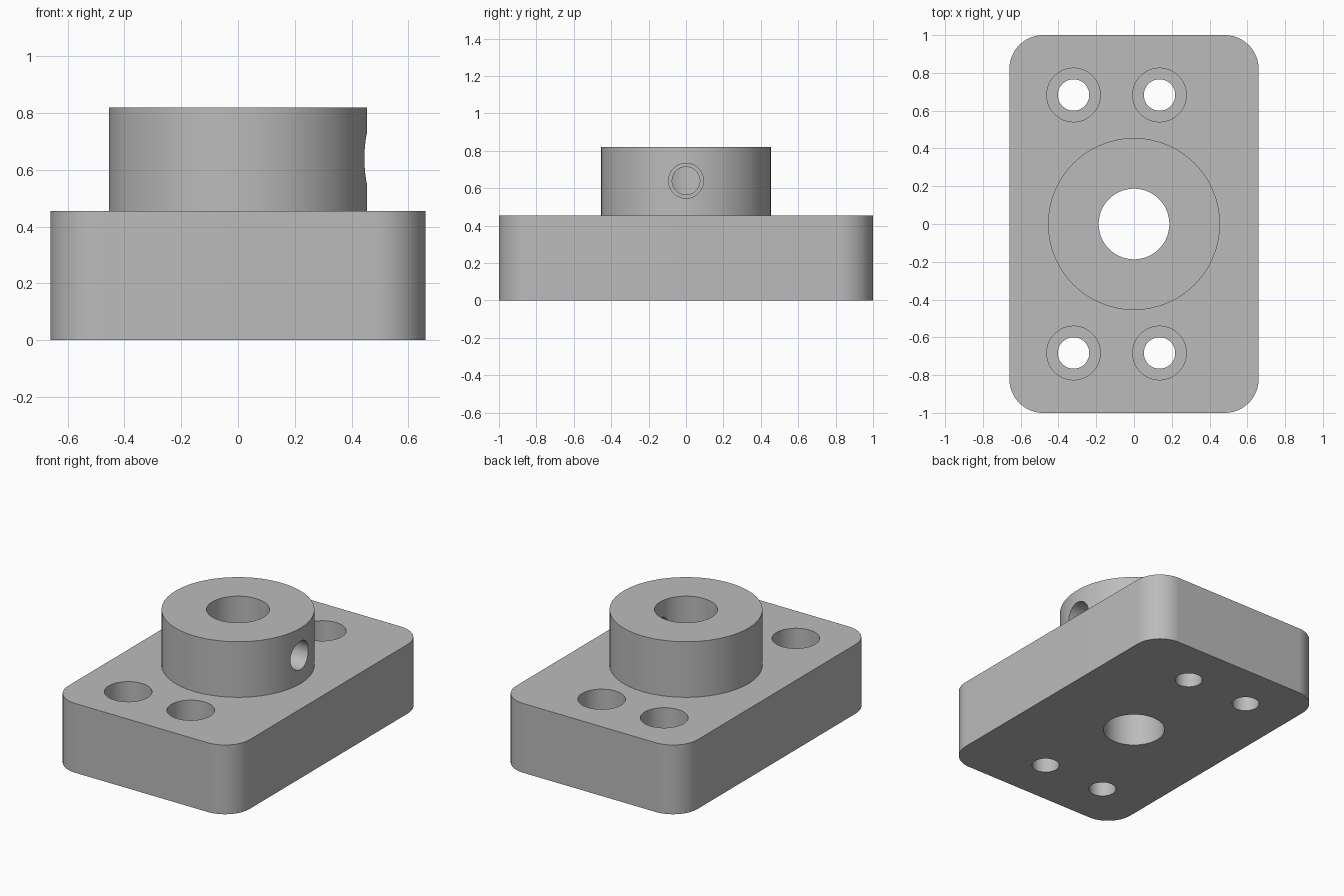
import bpy
import math

if "Cube" in bpy.data.objects:
    bpy.data.objects.remove(bpy.data.objects["Cube"], do_unlink=True)

# Key dimensions
HALF_X, HALF_Y, PLATE_H, TOP = 0.66, 1.0, 0.455, 0.82
CORNER_R, BOSS_R, BORE_R = 0.18, 0.455, 0.187
SCREW_Z = 0.64

grey = bpy.data.materials.new("machined grey")
grey.use_nodes = True
colour = (0.5, 0.5, 0.5, 1)
grey.diffuse_color = colour
grey.node_tree.nodes["Principled BSDF"].inputs["Base Color"].default_value = colour


def rod(name, radius, start, end, centre=(0, 0), axis="Z"):
    """Cylinder from start to end along an axis; centre is (x, y) or (y, z)."""
    mid = (start + end) / 2
    along_x = axis == "X"
    bpy.ops.mesh.primitive_cylinder_add(
        vertices=96, radius=radius, depth=end - start,
        location=(mid, *centre) if along_x else (*centre, mid),
        rotation=(0, math.pi / 2 if along_x else 0, 0))
    obj = bpy.context.object
    obj.name = name
    return obj


def apply(target, modifier):
    bpy.context.view_layer.objects.active = target
    bpy.ops.object.modifier_apply(modifier=modifier.name)


def combine(target, other, operation):
    mod = target.modifiers.new(operation.lower(), "BOOLEAN")
    mod.operation, mod.solver, mod.object = operation, "EXACT", other
    apply(target, mod)
    bpy.data.objects.remove(other, do_unlink=True)


# Base plate with rounded vertical corners
bpy.ops.mesh.primitive_cube_add(size=1, location=(0, 0, PLATE_H / 2))
block = bpy.context.object
block.name = "flanged_mounting_block"
block.scale = (2 * HALF_X, 2 * HALF_Y, PLATE_H)
bpy.ops.object.transform_apply(location=True, scale=True)
weights = block.data.attributes.new("bevel_weight_edge", "FLOAT", "EDGE")
for edge in block.data.edges:
    a, b = (block.data.vertices[i].co for i in edge.vertices)
    weights.data[edge.index].value = float(abs(a.z - b.z) > 0.1)
bevel = block.modifiers.new("corner rounding", "BEVEL")
bevel.limit_method = "WEIGHT"
bevel.width, bevel.segments = CORNER_R, 20
apply(block, bevel)

# Raised round boss with the central through bore
combine(block, rod("boss", BOSS_R, PLATE_H - 0.1, TOP), "UNION")
combine(block, rod("bore", BORE_R, -0.1, TOP + 0.1), "DIFFERENCE")

# Four counterbored bolt holes, offset toward the right side
for x in (-0.32, 0.135):
    for y in (-0.683, 0.683):
        combine(block, rod("bolt_hole", 0.083, -0.1, PLATE_H + 0.1, (x, y)), "DIFFERENCE")
        combine(block, rod("counterbore", 0.142, PLATE_H - 0.17, PLATE_H + 0.1, (x, y)), "DIFFERENCE")

# Stepped set-screw hole from the left side of the boss into the bore
combine(block, rod("screw_pilot", 0.074, 0.05, 0.6, (0, SCREW_Z), "X"), "DIFFERENCE")
combine(block, rod("screw_hole", 0.093, 0.23, 0.6, (0, SCREW_Z), "X"), "DIFFERENCE")

# Finish: one colour, smooth walls, crisp edges
block.data.materials.clear()
block.data.materials.append(grey)
for face in block.data.polygons:
    face.material_index = 0
bpy.ops.object.select_all(action="DESELECT")
block.select_set(True)
bpy.context.view_layer.objects.active = block
bpy.ops.object.shade_smooth_by_angle(angle=math.radians(30))
